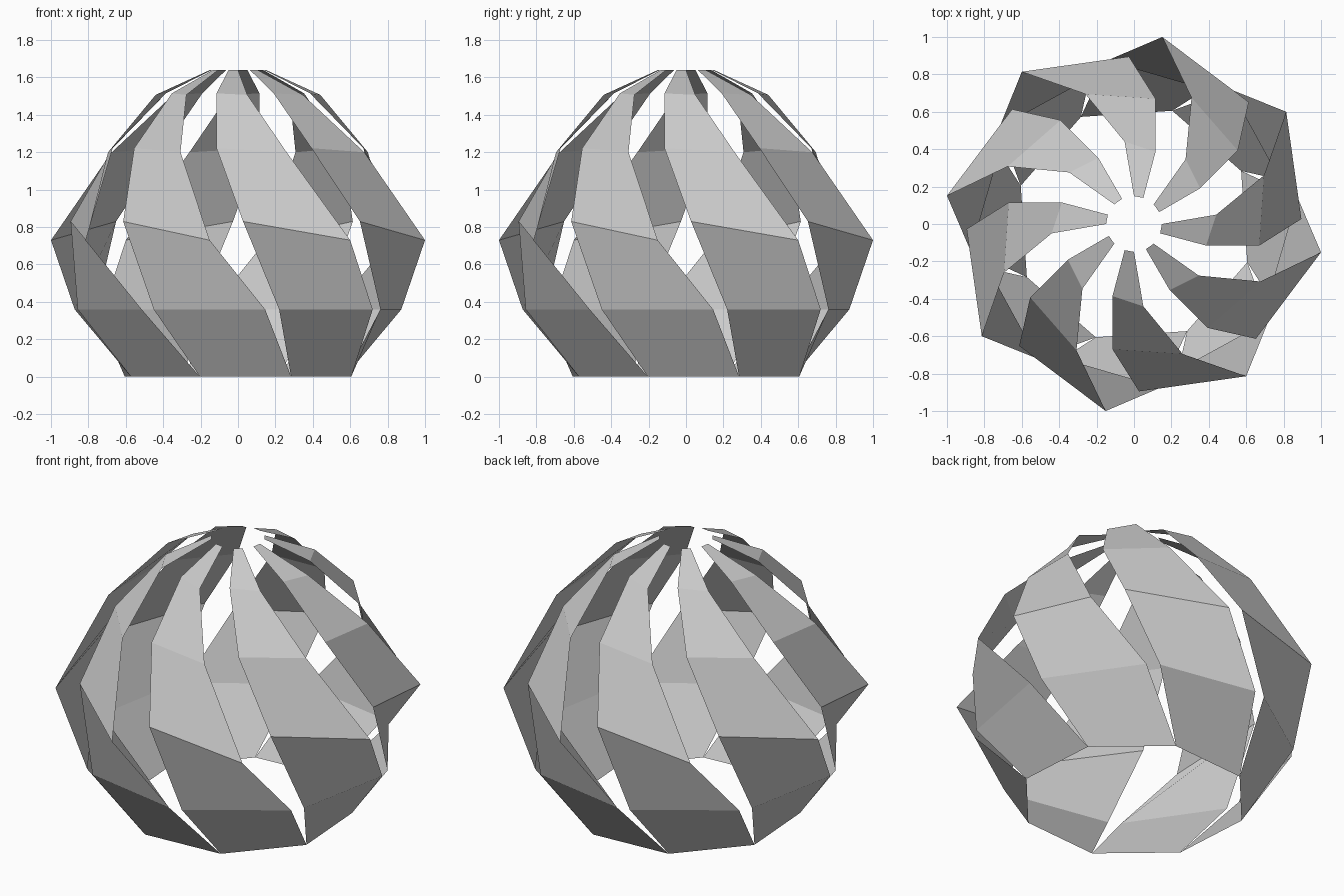
import bpy
from math import radians

if "Cube" in bpy.data.objects:
    bpy.data.objects.remove(bpy.data.objects["Cube"])

# One twisted strip as rungs: left point, right point, bottom to top
RUNGS = [
    ((0.284, -0.572, 0.00), (0.606, -0.204, 0.00)),
    ((0.22, -0.857, 0.36), (0.72, -0.515, 0.36)),
    ((0.027, -0.895, 0.83), (0.60, -0.814, 0.73)),
    ((-0.115, -0.67, 1.222), (0.26, -0.695, 1.20)),
    ((-0.115, -0.385, 1.515), (0.05, -0.44, 1.507)),
    ((-0.05, -0.14, 1.64), (0.0, -0.149, 1.64)),
]

# Quads start on the right corner so they fold along the right-to-left diagonal
verts = [p for rung in RUNGS for p in rung]
faces = [(2 * i + 1, 2 * i + 3, 2 * i + 2, 2 * i) for i in range(len(RUNGS) - 1)]
mesh = bpy.data.meshes.new("twisted_strip")
mesh.from_pydata(verts, [], faces)

# Eight strips around the vertical axis form the open swirl shade
COUNT = 8
for i in range(COUNT):
    strip = bpy.data.objects.new(f"twisted_strip_{i + 1}", mesh)
    strip.rotation_euler.z = radians(360 / COUNT * i)
    bpy.context.collection.objects.link(strip)
